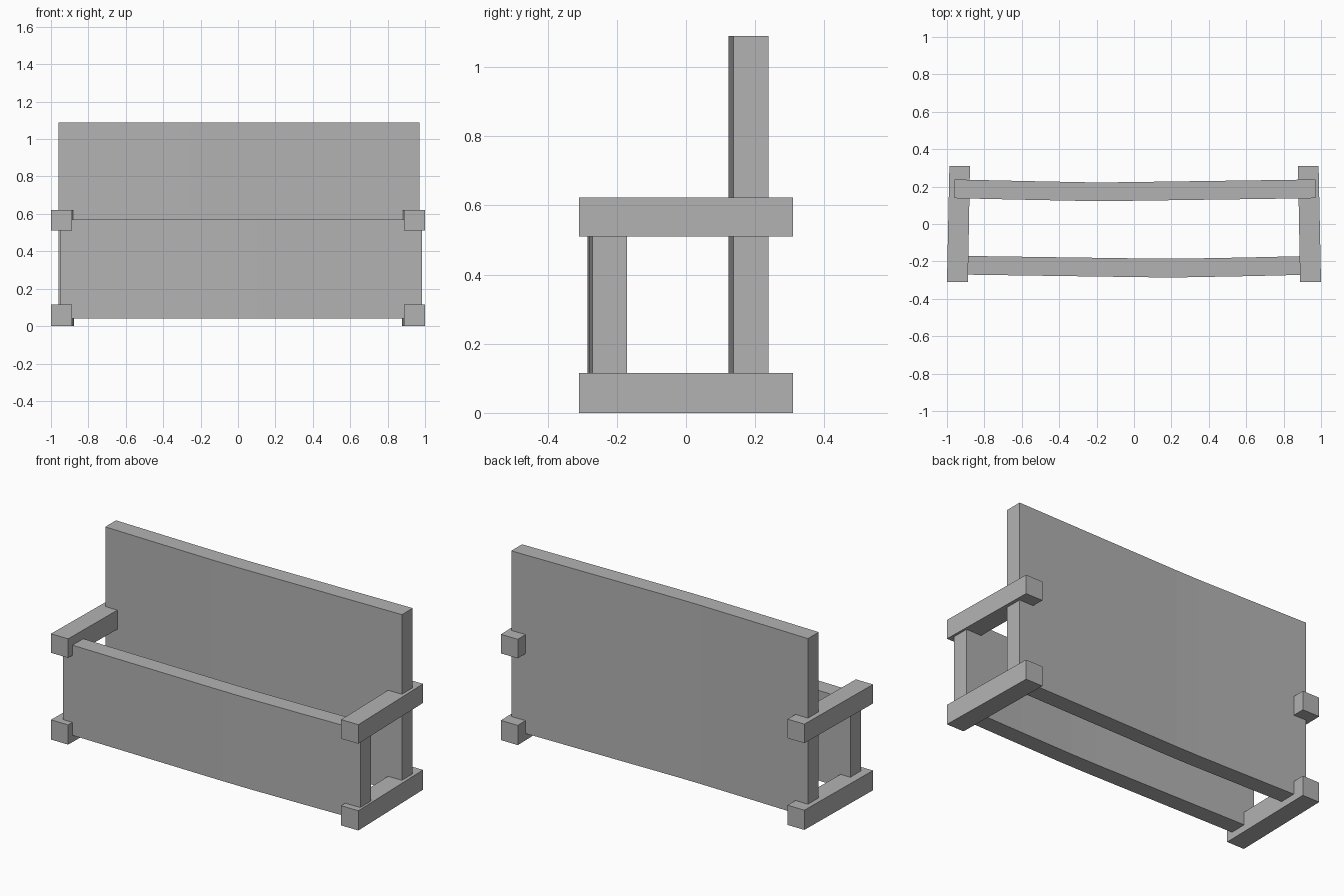
import bpy
import bmesh

cube = bpy.data.objects.get("Cube")
if cube:
    bpy.data.objects.remove(cube, do_unlink=True)

GREY = (0.45, 0.45, 0.45, 1.0)
mat = bpy.data.materials.new("plain grey")
mat.use_nodes = True
mat.diffuse_color = GREY
mat.node_tree.nodes["Principled BSDF"].inputs["Base Color"].default_value = GREY


def extrude_outline(name, outline, z0, z1):
    """Raise a closed plan outline from z0 to z1."""
    bm = bmesh.new()
    face = bm.faces.new([bm.verts.new((x, y, z0)) for x, y in outline])
    result = bmesh.ops.extrude_face_region(bm, geom=[face])
    raised = [v for v in result["geom"] if isinstance(v, bmesh.types.BMVert)]
    bmesh.ops.translate(bm, verts=raised, vec=(0, 0, z1 - z0))
    bmesh.ops.recalc_face_normals(bm, faces=bm.faces)
    mesh = bpy.data.meshes.new(name)
    bm.to_mesh(mesh)
    bm.free()
    mesh.materials.append(mat)
    obj = bpy.data.objects.new(name, mesh)
    bpy.context.collection.objects.link(obj)
    return obj


def panel(name, path, y, thickness, z0, z1):
    """Slightly bowed board following a plan path."""
    front = [(x, y + dy) for x, dy in path]
    back = [(x, py + thickness) for x, py in reversed(front)]
    extrude_outline(name, front + back, z0, z1)


# Bowed boards: the seat front and the tall backrest
bow_back = [(-0.96, 0), (-0.6, -0.008), (-0.25, -0.015),
            (-0.1, -0.015), (0.4, -0.008), (0.97, 0)]
bow_front = [(-0.95, 0), (-0.4, -0.008), (0.1, -0.015),
             (0.27, -0.015), (0.6, -0.009), (0.985, 0)]
panel("backrest_panel", bow_back, 0.138, 0.1, 0.04, 1.09)
panel("front_panel", bow_front, -0.27, 0.1, 0.04, 0.57)

# Side rails: a foot and an armrest on each side, toed in towards the back
for side, sign in (("left", 1), ("right", -1)):
    plan = [(sign * x, y) for x, y in
            ((1.0, -0.31), (0.987, 0.31), (0.877, 0.31), (0.888, -0.31))]
    extrude_outline(side + "_foot_rail", plan, 0.0, 0.116)
    extrude_outline(side + "_armrest", plan, 0.51, 0.622)
